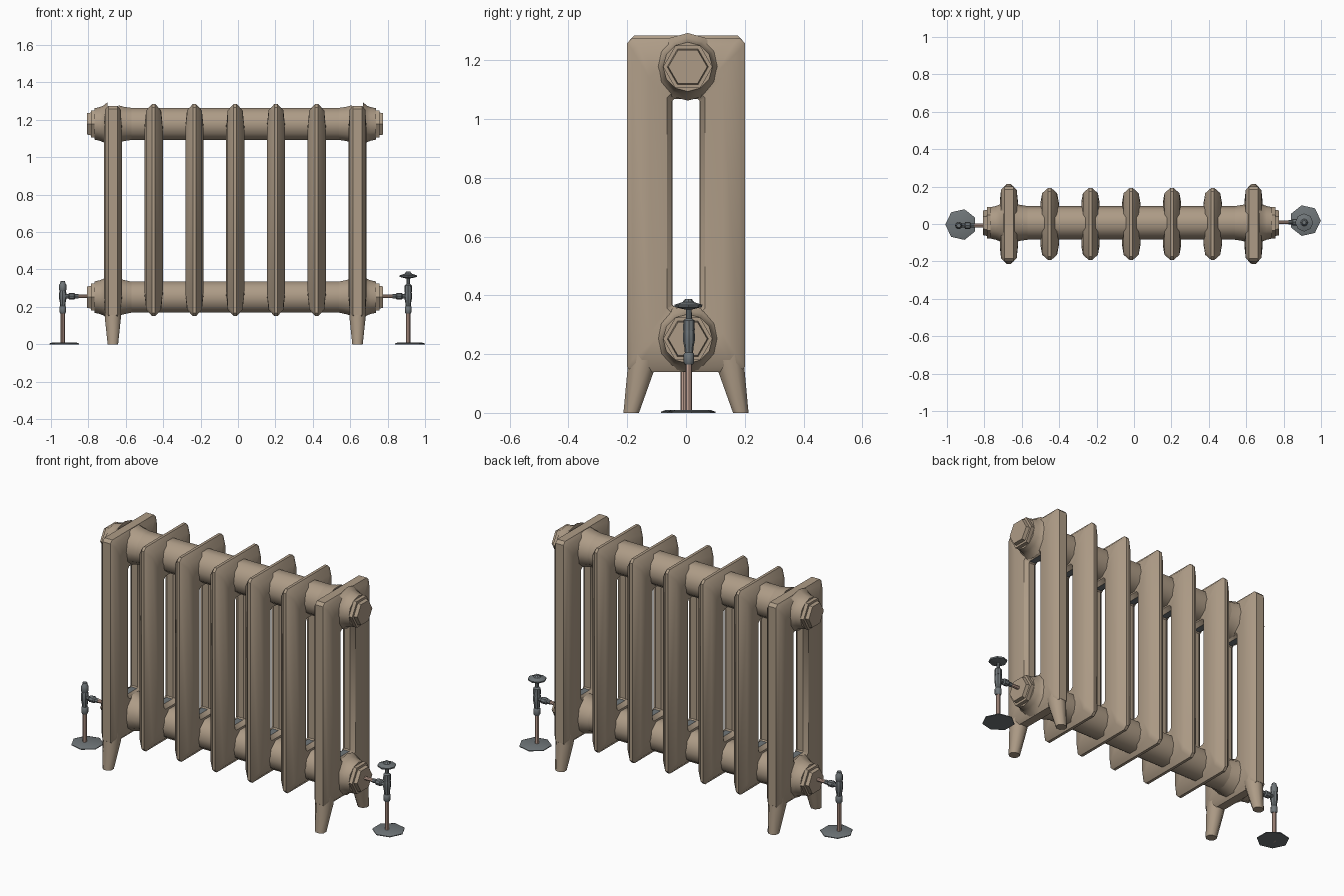
import bpy, bmesh, math
from mathutils import Vector

if "Cube" in bpy.data.objects:
    bpy.data.objects.remove(bpy.data.objects["Cube"])


def mat(name, rgb):
    m = bpy.data.materials.new(name)
    m.diffuse_color = (*rgb, 1)
    m.use_nodes = True
    m.node_tree.nodes["Principled BSDF"].inputs["Base Color"].default_value = m.diffuse_color
    return m


CREAM = mat("beige enamel", (0.42, 0.33, 0.24))
GREY = mat("grey metal", (0.16, 0.18, 0.19))
COPPER = mat("copper pipe", (0.55, 0.37, 0.30))


def finish(bm, name, mats, angle=40):
    bmesh.ops.recalc_face_normals(bm, faces=bm.faces)
    me = bpy.data.meshes.new(name)
    bm.to_mesh(me)
    bm.free()
    for m in mats:
        me.materials.append(m)
    ob = bpy.data.objects.new(name, me)
    bpy.context.collection.objects.link(ob)
    bpy.ops.object.select_all(action='DESELECT')
    ob.select_set(True)
    bpy.context.view_layer.objects.active = ob
    bpy.ops.object.shade_smooth_by_angle(angle=math.radians(angle))
    return ob


def bridge(bm, a, b):
    n = len(a)
    return [bm.faces.new((a[i], a[(i + 1) % n], b[(i + 1) % n], b[i])) for i in range(n)]


def lathe(name, prof, at, axis, n, m, angle=40, turn=0.0):
    """Closed turned part: prof is a list of (position along axis, radius)."""
    bm = bmesh.new()
    rings = []
    for p, r in prof:
        ring = []
        for i in range(n):
            t = 2 * math.pi * i / n + turn
            c, s = r * math.cos(t), r * math.sin(t)
            v = Vector((p, c, s)) if axis == 'x' else Vector((c, s, p))
            ring.append(bm.verts.new(v + Vector(at)))
        rings.append(ring)
    for a, b in zip(rings, rings[1:]):
        bridge(bm, a, b)
    bm.faces.new(rings[0])
    bm.faces.new(rings[-1])
    return finish(bm, name, [m], angle)


def outline(hy, z0, z1, ch):
    """Rectangle with cut corners in the YZ plane."""
    return [(-hy + ch, z0), (hy - ch, z0), (hy, z0 + ch), (hy, z1 - ch),
            (hy - ch, z1), (-hy + ch, z1), (-hy, z1 - ch), (-hy, z0 + ch)]


def section(name, x, loops):
    """Hollow column frame: loops run from the outer ridge to the slot, mirrored in x."""
    bm = bmesh.new()
    sides = []
    for s in (-1, 1):
        rings = [[bm.verts.new((x + s * hx, y, z)) for y, z in outline(*o)] for hx, o in loops]
        for a, b in zip(rings, rings[1:]):
            bridge(bm, a, b)
        sides.append(rings)
    bridge(bm, sides[0][0], sides[1][0])
    slot = bridge(bm, sides[0][-1], sides[1][-1])
    for f in slot:  # bare metal at the ends of the slot
        f.normal_update()
        if abs(f.normal.z) > 0.9:
            f.material_index = 1
    finish(bm, name, [CREAM, GREY], 35)


def leg(name, x, s):
    """Tapered foot with an eight-sided cross-section."""
    bm = bmesh.new()
    rings = []
    for z, hx, y0, y1 in ((0.24, 0.044, 0.075, 0.196), (0.14, 0.043, 0.11, 0.20), (0, 0.028, 0.16, 0.213)):
        cy, hy = (y0 + y1) / 2, (y1 - y0) / 2
        ring = []
        for i in range(8):
            t = math.pi * (i + 0.5) / 4
            ring.append(bm.verts.new((x + 1.08 * hx * math.cos(t), s * (cy + 1.08 * hy * math.sin(t)), z)))
        rings.append(ring)
    for a, b in zip(rings, rings[1:]):
        bridge(bm, a, b)
    bm.faces.new(rings[0])
    bm.faces.new(rings[-1])
    finish(bm, name, [CREAM], 50)


# Column sections
MID = [(0.008, (0.193, 0.15, 1.285, 0.018)), (0.040, (0.165, 0.185, 1.25, 0.02)),
       (0.049, (0.115, 0.27, 1.16, 0.02)), (0.040, (0.062, 0.345, 1.085, 0.012)),
       (0.018, (0.046, 0.362, 1.068, 0.006))]
END = [(0.024, (0.20, 0.14, 1.275, 0.016)), (0.042, (0.182, 0.16, 1.255, 0.02)),
       (0.048, (0.125, 0.25, 1.16, 0.02)), (0.038, (0.065, 0.345, 1.085, 0.012)),
       (0.018, (0.047, 0.362, 1.068, 0.006))]
xs = [-0.015 + 0.218 * (i - 3) for i in range(7)]
for i, x in enumerate(xs):
    section(f"section_{i + 1}", x, END if i in (0, 6) else MID)

# Hubs joining the sections, end bosses and hexagonal plugs
for label, z, r in (("upper", 1.178, 0.09), ("lower", 0.252, 0.087)):
    lathe(label + "_hub", [(xs[0], r), (xs[6], r)], (0, 0.006, z), 'x', 10, CREAM, 50)
    for x, s, side in ((xs[0], -1, "left"), (xs[6], 1, "right")):
        at = (x, 0.006, z)
        lathe(f"{label}_{side}_boss", [(s * 0.03, 0.115), (s * 0.05, 0.098), (s * 0.07, 0.09), (s * 0.098, 0.084)],
              at, 'x', 12, CREAM, 45)
        lathe(f"{label}_{side}_inner_collar", [(-s * 0.03, 0.105), (-s * 0.06, 0.096), (-s * 0.10, r)],
              at, 'x', 10, CREAM, 45)
        lathe(f"{label}_{side}_plug", [(s * 0.09, 0.084), (s * 0.118, 0.084), (s * 0.118, 0.07), (s * 0.137, 0.066)],
              at, 'x', 6, CREAM, 30)

# Legs under the end sections
for x, side in ((xs[0], "left"), (xs[6], "right")):
    for s, fb in ((-1, "front"), (1, "back")):
        leg(f"{side}_{fb}_leg", x, s)

# Supply valves with pipes and floor plates
for side, x, y, s, py in (("left", -0.937, -0.008, -1, -0.003), ("right", 0.91, 0.01, 1, 0.018)):
    lathe(side + "_floor_plate", [(0, 0.084), (0.004, 0.084), (0.009, 0.07)],
          (x + (0.012 if s < 0 else 0.005), py, 0), 'z', 7, GREY, 30, 0.0 if s > 0 else math.pi)
    lathe(side + "_riser_pipe", [(0, 0.011), (0.18, 0.011)], (x, y, 0), 'z', 8, COPPER)
    lathe(side + "_valve_body", [(0.165, 0.014), (0.172, 0.018), (0.2, 0.018), (0.205, 0.014), (0.225, 0.016),
                                 (0.245, 0.02), (0.27, 0.02), (0.285, 0.017)], (x, y, 0), 'z', 8, GREY)
    lathe(side + "_union", [(0, 0.012), (-s * 0.03, 0.012), (-s * 0.035, 0.018), (-s * 0.06, 0.018),
                            (-s * 0.066, 0.012), (-s * 0.085, 0.012)], (x, y, 0.257), 'x', 8, GREY)
    end = xs[6] + 0.13 if s > 0 else xs[0] - 0.13
    lathe(side + "_branch_pipe", [(x - s * 0.08, 0.010), (end, 0.010)], (0, y, 0.257), 'x', 8, COPPER)

lathe("left_valve_cap", [(0.28, 0.013), (0.29, 0.019), (0.318, 0.019), (0.325, 0.014), (0.338, 0.012)],
      (-0.937, -0.008, 0), 'z', 8, GREY)
lathe("right_valve_stem", [(0.28, 0.02), (0.315, 0.019), (0.322, 0.010), (0.37, 0.009)],
      (0.91, 0.01, 0), 'z', 8, GREY)
lathe("right_handwheel", [(0.352, 0.012), (0.36, 0.046), (0.368, 0.048), (0.377, 0.02), (0.388, 0.011)],
      (0.91, 0.008, 0), 'z', 8, GREY, 30)
